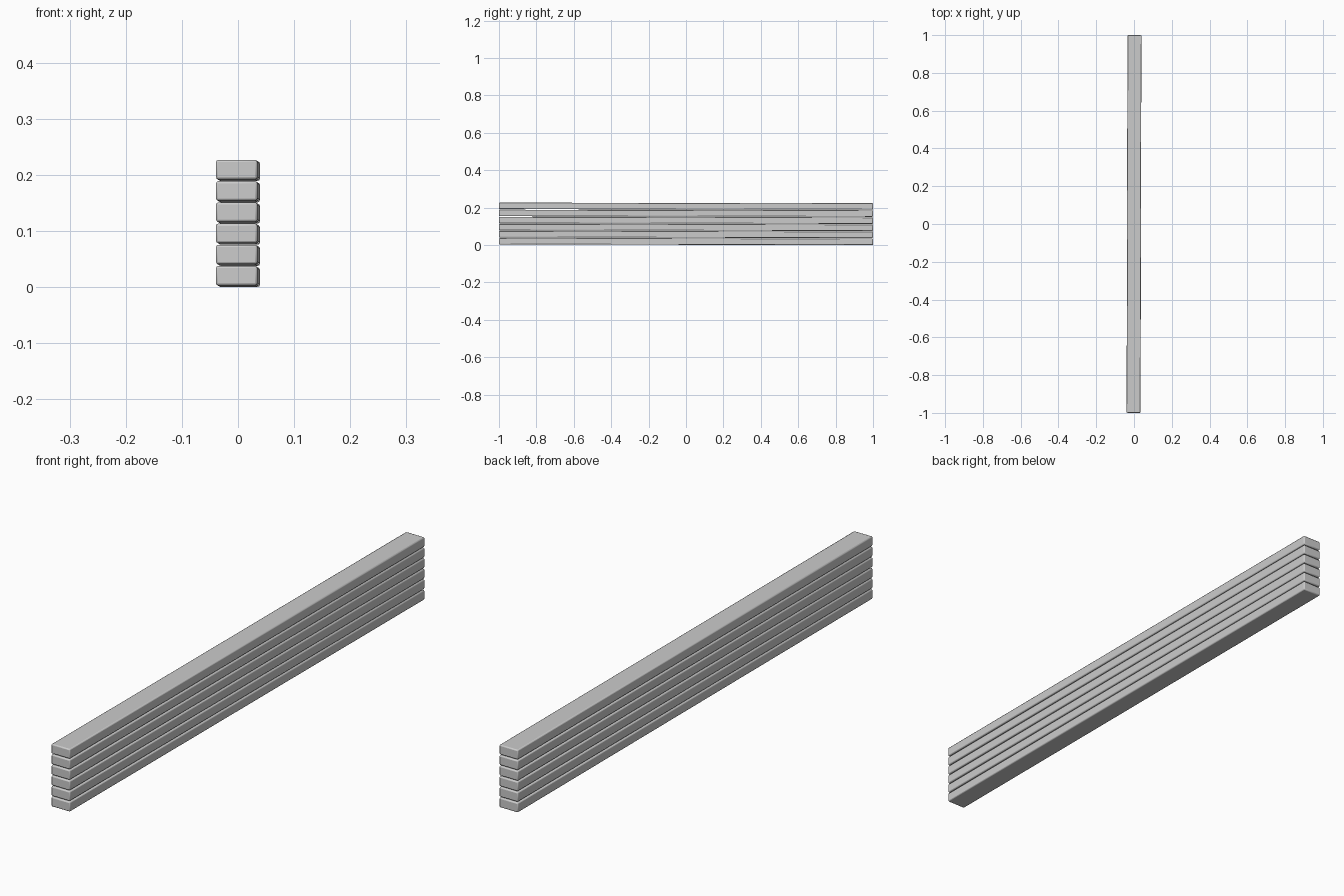
import bpy

if "Cube" in bpy.data.objects:
    bpy.data.objects.remove(bpy.data.objects["Cube"])

COUNT = 6
WIDTH, LENGTH, HEIGHT = 0.0738, 1.999, 0.0347
PITCH = 0.0378
TILT, YAW = -0.0015, -0.0023   # the stack leans very slightly down and right toward the back


def plank(index):
    """One long timber with softened edges."""
    bpy.ops.mesh.primitive_cube_add(size=1)
    ob = bpy.context.object
    ob.name = f"plank_{index + 1}"
    ob.scale = (WIDTH, LENGTH, HEIGHT)
    bpy.ops.object.transform_apply(location=False, rotation=False, scale=True)
    bevel = ob.modifiers.new("soft_edges", 'BEVEL')
    bevel.width = 0.004
    bevel.segments = 2
    bpy.ops.object.shade_smooth_by_angle()
    ob.rotation_euler = (TILT, 0, YAW)
    ob.location.z = HEIGHT / 2 + 0.0015 + index * PITCH


# Stack of planks
for i in range(COUNT):
    plank(i)
